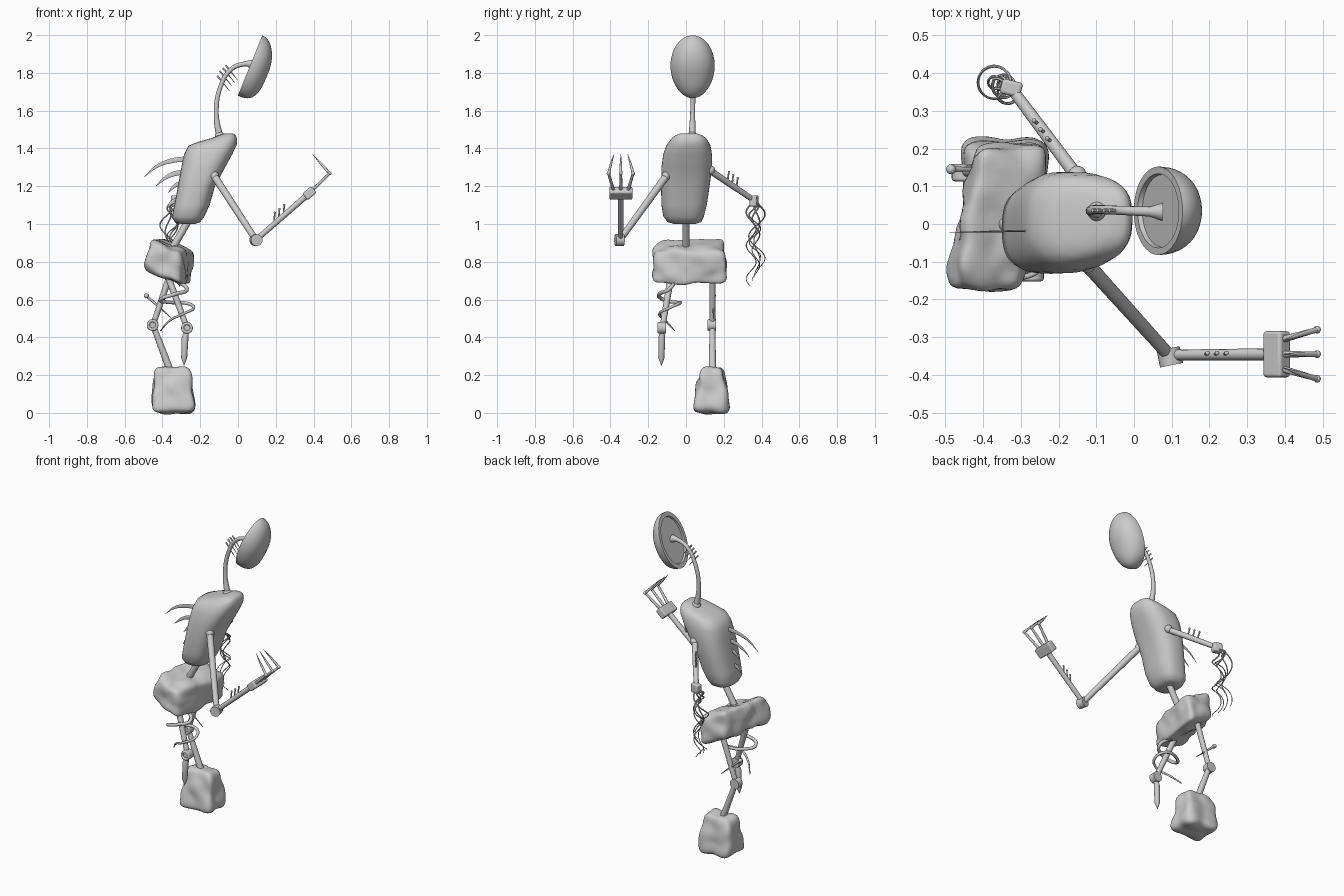
import bpy, bmesh, math
from mathutils import Vector, noise

if "Cube" in bpy.data.objects:
    bpy.data.objects.remove(bpy.data.objects["Cube"])

def finish(ob, angle=45):
    bpy.ops.object.select_all(action='DESELECT')
    ob.select_set(True)
    bpy.context.view_layer.objects.active = ob
    bpy.ops.object.shade_smooth_by_angle(angle=math.radians(angle))
    return ob

def from_bm(name, bm, angle=45):
    bmesh.ops.recalc_face_normals(bm, faces=bm.faces)
    me = bpy.data.meshes.new(name)
    bm.to_mesh(me)
    bm.free()
    ob = bpy.data.objects.new(name, me)
    bpy.context.collection.objects.link(ob)
    return finish(ob, angle)

def loft(name, rings, angle=45):
    """Skin closed rings and cap both ends."""
    bm = bmesh.new()
    vs = [[bm.verts.new(p) for p in r] for r in rings]
    n = len(vs[0])
    for a, b in zip(vs, vs[1:]):
        for i in range(n):
            bm.faces.new((a[i], a[(i + 1) % n], b[(i + 1) % n], b[i]))
    bm.faces.new(vs[0])
    bm.faces.new(vs[-1])
    return from_bm(name, bm, angle)

def tube(name, pts, radii, smooth=False, res=4, flat_y=None):
    """Tapered tube along points; flat_y squashes it into a fin."""
    if not isinstance(radii, (list, tuple)):
        radii = [radii] * len(pts)
    cu = bpy.data.curves.new(name, 'CURVE')
    cu.dimensions = '3D'
    cu.bevel_depth, cu.bevel_resolution, cu.use_fill_caps = 1, res, True
    cu.resolution_u = 6
    sp = cu.splines.new('BEZIER' if smooth else 'POLY')
    data = sp.bezier_points if smooth else sp.points
    data.add(len(pts) - 1)
    for q, p, r in zip(data, pts, radii):
        if smooth:
            q.co = p
            q.handle_left_type = q.handle_right_type = 'AUTO'
        else:
            q.co = (*p, 1)
        q.radius = r
    ob = bpy.data.objects.new(name, cu)
    bpy.context.collection.objects.link(ob)
    bpy.ops.object.select_all(action='DESELECT')
    ob.select_set(True)
    bpy.context.view_layer.objects.active = ob
    bpy.ops.object.convert(target='MESH')
    ob = bpy.context.object
    if flat_y is not None:
        for v in ob.data.vertices:
            v.co.y = flat_y + (v.co.y - flat_y) * 0.2
    return finish(ob)

def ball(name, p, r):
    bpy.ops.mesh.primitive_uv_sphere_add(segments=20, ring_count=12, radius=r, location=p)
    bpy.context.object.name = name
    return finish(bpy.context.object)

def block(name, centre, size, rot, bevel):
    bpy.ops.mesh.primitive_cube_add(size=1, location=centre, rotation=rot)
    ob = bpy.context.object
    ob.name = name
    ob.scale = size
    bpy.ops.object.transform_apply(location=False, rotation=False)
    m = ob.modifiers.new('bevel', 'BEVEL')
    m.width, m.segments = bevel, 3
    return finish(ob)

def boulder(name, c, power, bump):
    """Rounded lumpy block: corners c[-y end, +y end] as BL, BR, TR, TL (x, y, z)."""
    bm = bmesh.new()
    bmesh.ops.create_cube(bm, size=2)
    bmesh.ops.subdivide_edges(bm, edges=bm.edges, cuts=15, use_grid_fill=True)
    for v in bm.verts:
        p = v.co.copy()
        k = sum(abs(a) ** power for a in p) ** (-1 / power)
        u, w, t = [(a * k + 1) / 2 for a in p]
        ends = []
        for e in c:
            bl, br, tr, tl = map(Vector, e)
            ends.append(bl.lerp(br, u).lerp(tl.lerp(tr, u), t))
        q = ends[0].lerp(ends[1], w)
        v.co = q + p.normalized() * bump * noise.noise(q * 13)
    return from_bm(name, bm, 60)

def squircle(x0, x1, y0, y1, z, n=2.7, seg=40):
    out = []
    for i in range(seg):
        a = 2 * math.pi * i / seg
        c, s = math.cos(a), math.sin(a)
        out.append(((x0 + x1) / 2 + (x1 - x0) / 2 * math.copysign(abs(c) ** (2 / n), c),
                    (y0 + y1) / 2 + (y1 - y0) / 2 * math.copysign(abs(s) ** (2 / n), s), z))
    return out

# Mask-like head: half shell, fuller chin, recessed flat back
up, out, mid = Vector((.376, 0, .927)), Vector((.927, 0, -.376)), Vector((.064, .035, 1.839))
def mask_ring(d, hi, lo, wide):
    r = []
    for i in range(48):
        a = 2 * math.pi * i / 48
        s = math.sin(a)
        r.append(mid + out * d + Vector((0, .117 * wide * math.cos(a), 0)) + up * (.172 * s * (hi if s > 0 else lo)))
    return r
rings = [mask_ring(.012, .82, .82, .82), mask_ring(0, .84, .84, .84), mask_ring(0, 1, 1, 1)]
for i in range(1, 15):
    f = math.sin(i / 14 * math.pi / 2 * .985)
    hi = math.sqrt(1 - f * f)
    rings.append(mask_ring(f * .104, hi, (1 - f ** 3.2) ** (1 / 3.2), (1 - f ** 2.2) ** (1 / 2.2)))
loft('head_mask', rings, 40)

# Curved neck with bristles
tube('neck', [(-.095, .033, 1.45), (-.115, .035, 1.58), (-.095, .038, 1.72), (-.035, .036, 1.82), (.04, .033, 1.848), (.075, .032, 1.845)],
     [.02, .013, .012, .012, .013, .024], True)
ball('neck_base', (-.097, .033, 1.465), .026)
for x, z in ((-.09, 1.76), (-.077, 1.785), (-.06, 1.8), (-.045, 1.815)):
    tube('neck_bristle', [(x - .02, .036, z + .025), (x + .045, .036, z - .055)], [.005, .001], res=2)

# Torso
loft('torso', [squircle(*s) for s in (
    (-.30, -.23, -.06, .05, 1.0), (-.335, -.20, -.098, .08, 1.01), (-.35, -.178, -.12, .095, 1.04),
    (-.337, -.15, -.13, .11, 1.1), (-.318, -.122, -.132, .125, 1.2), (-.30, -.068, -.13, .138, 1.3),
    (-.285, -.03, -.12, .137, 1.37), (-.262, -.008, -.105, .13, 1.415), (-.21, -.004, -.09, .12, 1.435),
    (-.14, -.006, -.075, .105, 1.455), (-.10, -.012, -.055, .085, 1.47), (-.075, -.025, -.03, .06, 1.479))], 70)

# Back fins
for pts in ([(-.27, 1.345), (-.35, 1.335), (-.43, 1.305), (-.495, 1.25)],
            [(-.28, 1.275), (-.34, 1.265), (-.39, 1.24), (-.435, 1.2)],
            [(-.29, 1.22), (-.33, 1.205), (-.37, 1.165)], [(-.31, 1.13), (-.35, 1.115), (-.375, 1.085)]):
    n = len(pts)
    tube('back_fin', [(x, -.012 + (x + .3) * .1, z) for x, z in pts], [.013 * (1 - (i / (n - 1)) ** 2) + .001 for i in range(n)], True, flat_y=-.02)

# Spine and rough pelvis
tube('spine', [(-.25, 0, 1.04), (-.365, 0, .84)], .019)
boulder('pelvis', (((-.51, -.175, .77), (-.30, -.185, .67), (-.30, -.175, .86), (-.47, -.165, .92)),
                   ((-.43, .20, .75), (-.245, .215, .67), (-.215, .215, .85), (-.41, .205, .935))), 7, .02)

# Leg with boulder foot
def ring_joint(name, p):
    bpy.ops.mesh.primitive_cylinder_add(vertices=24, radius=.031, depth=.038, location=p, rotation=(math.pi / 2, 0, 0))
    bpy.context.object.name = name
    finish(bpy.context.object)
    bpy.ops.mesh.primitive_torus_add(major_radius=.023, minor_radius=.008, location=(p[0], p[1] - .019, p[2]), rotation=(math.pi / 2, 0, 0))
    bpy.context.object.name = name + '_rim'
    finish(bpy.context.object)
tube('stone_leg_thigh', [(-.36, .14, .73), (-.45, .14, .465)], [.017, .015])
tube('stone_leg_shin', [(-.45, .14, .465), (-.35, .14, .2)], [.015, .02])
ring_joint('stone_leg_knee', (-.452, .14, .465))
boulder('stone_foot', (((-.46, .03, -.002), (-.225, .03, -.002), (-.25, .08, .238), (-.44, .08, .238)),
                       ((-.46, .235, -.002), (-.225, .235, -.002), (-.25, .2, .245), (-.44, .2, .245))), 6, .014)
tube('leg_pin', [(-.485, .145, .62), (-.35, .145, .5)], [.008, .002])
ball('leg_pin_head', (-.485, .145, .62), .013)

# Leg ending in a blade, wrapped by a vine
tube('blade_leg_thigh', [(-.37, -.08, .72), (-.27, -.125, .45)], [.018, .015])
ring_joint('blade_leg_knee', (-.27, -.125, .45))
tube('blade_foot', [(-.272, -.127, .43), (-.28, -.128, .4), (-.285, -.13, .29), (-.286, -.13, .25)], [.012, .018, .016, .001])
tube('leg_vine', [(-.33, -.055, .7), (-.27, -.09, .655), (-.33, -.14, .63), (-.41, -.12, .6), (-.36, -.05, .585), (-.27, -.035, .58),
                  (-.235, -.09, .555), (-.29, -.14, .525), (-.36, -.11, .49), (-.41, -.06, .435)],
     [.01, .01, .01, .01, .009, .009, .008, .007, .006, .003], True)

# Long bent arm with three-fingered hand
ball('bent_arm_shoulder', (-.125, -.105, 1.255), .024)
tube('bent_arm_upper', [(-.13, -.1, 1.26), (.095, -.35, .915)], [.02, .017])
bpy.ops.mesh.primitive_cylinder_add(vertices=24, radius=.031, depth=.045, location=(.095, -.352, .915), rotation=(math.pi / 2, 0, .2))
bpy.context.object.name = 'bent_arm_elbow'
finish(bpy.context.object)
tube('bent_arm_forearm', [(.095, -.347, .915), (.38, -.345, 1.165)], [.014, .016])
block('palm', (.378, -.345, 1.163), (.062, .122, .045), (0, -.72, 0), .008)
for s in (-1, 0, 1):
    y = -.345
    knuckle = (.485, y + .065 * s, 1.268)
    tube('finger_lower', [(.39, y + .038 * s, 1.175), knuckle], [.009, .007])
    ball('finger_knuckle', knuckle, .01)
    tube('finger_tip', [knuckle, (.44, y + .052 * s, 1.318), (.395, y + .036 * s, 1.37)], [.008, .006, .001])
for x, z in ((.19, 1.0), (.215, 1.02), (.24, 1.04)):
    tube('forearm_bristle', [(x, -.345, z), (x + .005, -.342, z + .06)], [.005, .004], res=2)
    ball('forearm_bristle_tip', (x + .005, -.342, z + .06), .006)

# Short arm with hanging coiled tendrils
ball('short_arm_shoulder', (-.15, .13, 1.285), .024)
tube('short_arm', [(-.15, .125, 1.285), (-.325, .36, 1.125)], [.018, .015])
block('short_arm_cap', (-.325, .36, 1.122), (.055, .04, .058), (0, 0, -.25), .008)
for k in (.4, .5, .6):
    p = Vector((-.15, .125, 1.285)).lerp(Vector((-.325, .36, 1.125)), k)
    tip = p + Vector((-.01, .008, .055))
    tube('arm_bristle', [p, tip], [.005, .004], res=2)
    ball('arm_bristle_tip', tip, .006)
for cx, cy, r, bottom, turns, ph in ((-.37, .375, .043, .76, 1.5, 0), (-.34, .37, .02, .70, 2.5, 1.5), (-.335, .345, .026, .67, 2.5, 3),
                                     (-.37, .375, .016, .72, 2, 4.5), (-.345, .365, .03, .82, 2, 2)):
    pts, rad = [(-.325, .36, 1.11)], [.004]
    for i in range(1, 33):
        f = i / 32
        a = ph + f * turns * 2 * math.pi
        pts.append((cx + r * math.cos(a), cy + r * math.sin(a), 1.11 + (bottom - 1.11) * f))
        rad.append(.0045 - .0025 * f)
    tube('tendril', pts, rad, True, res=1)
